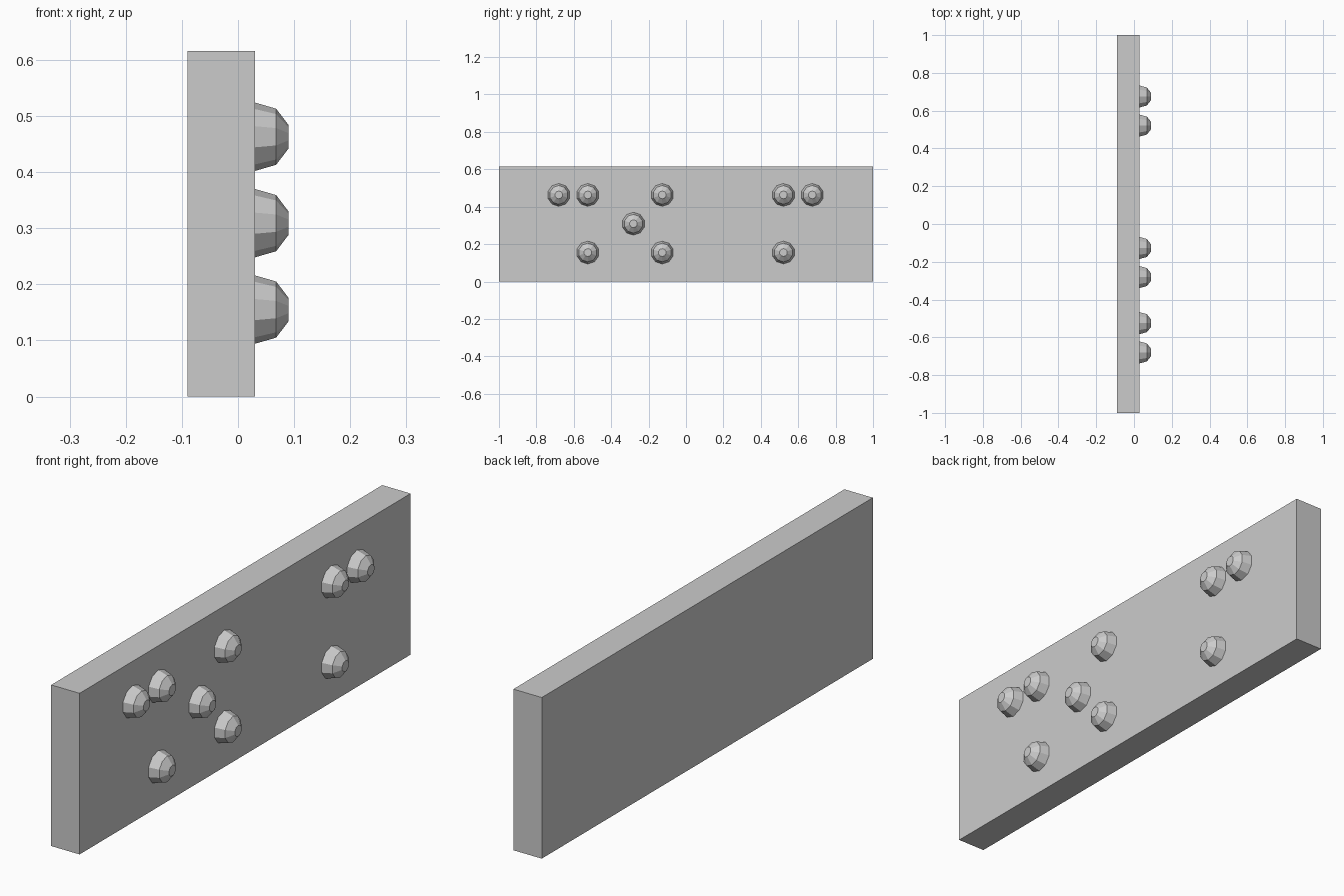
import bpy
import math

cube = bpy.data.objects.get("Cube")
if cube:
    bpy.data.objects.remove(cube, do_unlink=True)

# Single grey finish
grey = bpy.data.materials.new("plain grey")
grey.use_nodes = True
grey.diffuse_color = (0.6, 0.6, 0.6, 1)
grey.node_tree.nodes["Principled BSDF"].inputs["Base Color"].default_value = (0.6, 0.6, 0.6, 1)

HEIGHT = 0.616
FACE_X = 0.03
SIDES = 10


def make_object(name, verts, faces):
    mesh = bpy.data.meshes.new(name)
    mesh.from_pydata(verts, [], faces)
    mesh.materials.append(grey)
    obj = bpy.data.objects.new(name, mesh)
    bpy.context.collection.objects.link(obj)
    return obj


# Backing plate
bpy.ops.mesh.primitive_cube_add(size=1, location=(-0.03, 0, HEIGHT / 2))
plate = bpy.context.object
plate.name = "plate"
plate.scale = (0.12, 2, HEIGHT)
plate.data.materials.append(grey)


# Faceted dot: stacked rings of (depth, radius), closed by a flat tip
def add_dot(name, y, z):
    rings = [(0, 0.061), (0.038, 0.05), (0.06, 0.021)]
    verts = []
    for depth, radius in rings:
        for i in range(SIDES):
            a = math.tau * i / SIDES
            verts.append((depth, radius * math.sin(-a), radius * math.cos(a)))
    faces = []
    for r in range(len(rings) - 1):
        for i in range(SIDES):
            j = (i + 1) % SIDES
            a, b = r * SIDES, (r + 1) * SIDES
            faces.append((a + i, a + j, b + j, b + i))
    faces.append(tuple(range((len(rings) - 1) * SIDES, len(rings) * SIDES)))
    dot = make_object(name, verts, faces)
    dot.location = (FACE_X, y, z)


# Raised dots, listed row by row from the bottom
rows = {
    "lower": (0.155, [-0.525, -0.127, 0.521]),
    "middle": (0.309, [-0.281]),
    "upper": (0.463, [-0.68, -0.525, -0.127, 0.521, 0.675]),
}
for row, (z, columns) in rows.items():
    for n, y in enumerate(columns, 1):
        add_dot(f"{row}_dot_{n}", y, z)
